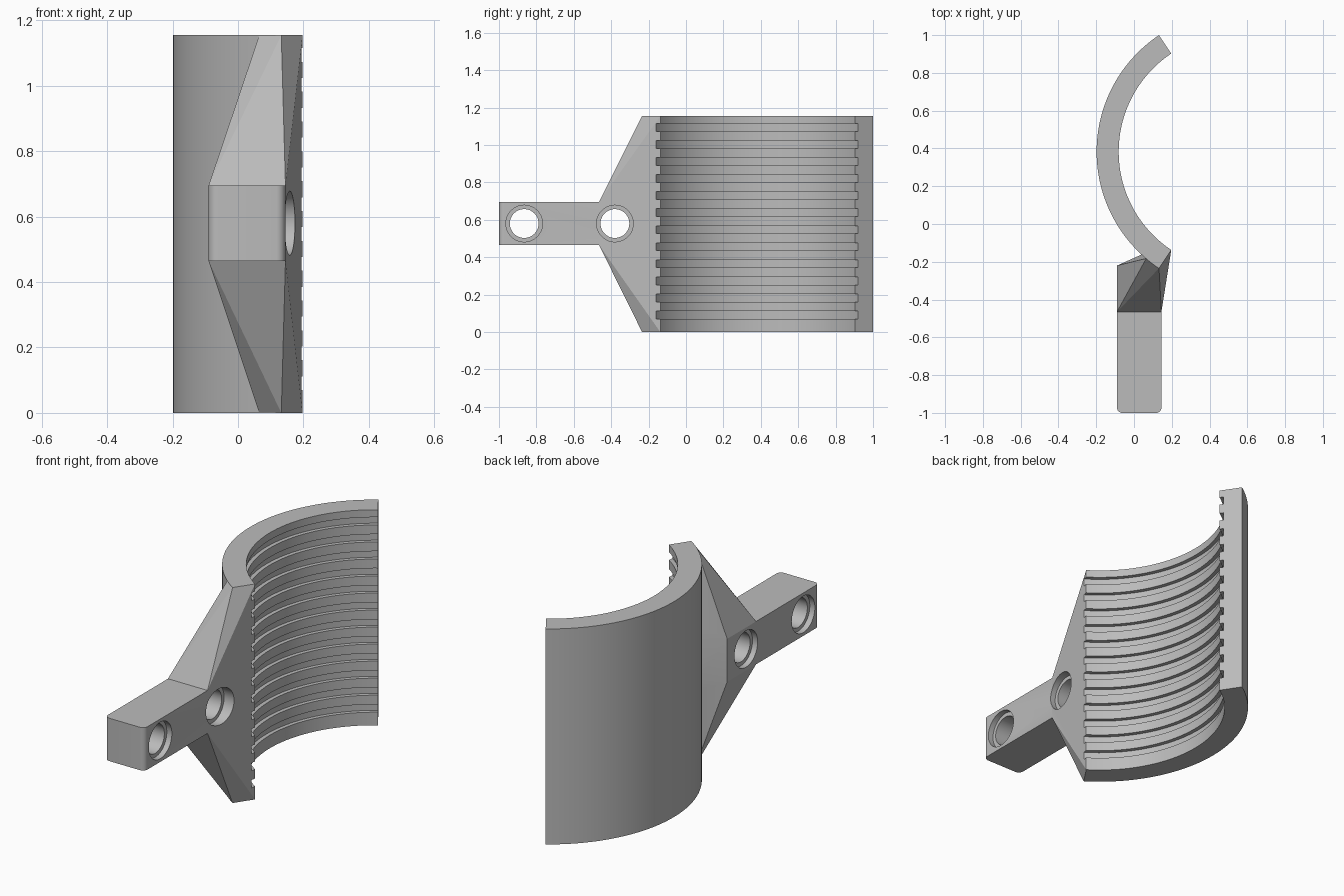
import bpy, bmesh
from math import sin, cos, pi, radians
from mathutils import Matrix, Vector

if "Cube" in bpy.data.objects:
    bpy.data.objects.remove(bpy.data.objects["Cube"], do_unlink=True)

CX, CY = 0.544, 0.3825            # axis of the curved shell
R_OUT, R_IN, R_GROOVE = 0.742, 0.625, 0.646
HALF = radians(56.3)
H = 1.155
X0, X1 = -0.09, 0.145             # arm sides
Z0, Z1 = 0.465, 0.695             # arm underside and top
ARM_Y = -0.465
HOLES = (-0.865, -0.38)
HOLE_Z = 0.58

grey = bpy.data.materials.new("plain grey")
grey.use_nodes = True
grey.diffuse_color = (0.5, 0.5, 0.5, 1)
grey.node_tree.nodes["Principled BSDF"].inputs["Base Color"].default_value = (0.5, 0.5, 0.5, 1)


def finish(bm, name):
    bmesh.ops.recalc_face_normals(bm, faces=bm.faces)
    mesh = bpy.data.meshes.new(name)
    bm.to_mesh(mesh)
    bm.free()
    mesh.materials.append(grey)
    ob = bpy.data.objects.new(name, mesh)
    bpy.context.collection.objects.link(ob)
    return ob


def prism(outline, z0, z1, name):
    bm = bmesh.new()
    face = bm.faces.new([bm.verts.new((x, y, z0)) for x, y in outline])
    top = bmesh.ops.extrude_face_region(bm, geom=[face])["geom"]
    bmesh.ops.translate(bm, vec=(0, 0, z1 - z0),
                        verts=[v for v in top if isinstance(v, bmesh.types.BMVert)])
    return finish(bm, name)


def cylinders(items, axis, name):
    """items: (centre, radius, length); axis is 'X' or 'Z'."""
    bm = bmesh.new()
    turn = Matrix.Rotation(pi / 2, 4, 'Y') if axis == 'X' else Matrix()
    for centre, radius, length in items:
        bmesh.ops.create_cone(bm, cap_ends=True, segments=192 if axis == 'Z' else 48,
                              radius1=radius, radius2=radius, depth=length,
                              matrix=Matrix.Translation(centre) @ turn)
    ob = finish(bm, name)
    ob.hide_render = True
    return ob


def combine(target, other, operation):
    mod = target.modifiers.new(operation, 'BOOLEAN')
    mod.operation, mod.solver, mod.object = operation, 'EXACT', other
    bpy.context.view_layer.objects.active = target
    bpy.ops.object.modifier_apply(modifier=mod.name)
    bpy.data.objects.remove(other, do_unlink=True)


def on_arc(radius, angle):
    return (CX - radius * cos(angle), CY + radius * sin(angle))


# Curved shell
N = 64
angles = [-HALF + 2 * HALF * i / N for i in range(N + 1)]
bracket = prism([on_arc(R_OUT, a) for a in angles] +
                [on_arc(R_IN, a) for a in reversed(angles)], 0, H, "clamp_bracket")

# Tapered gusset between arm and shell
corners = [(x, y, z) for z in (Z0, Z1)
           for x, y in ((X0, ARM_Y), (X1, ARM_Y), (X0, -0.22), (0.1, -0.135))]
shell_end = [on_arc(R_IN, -HALF), on_arc(R_OUT, -HALF), (0.065, -0.182)]
corners += [(x, y, z) for z in (0, H) for x, y in shell_end]
bm = bmesh.new()
for c in corners:
    bm.verts.new(c)
hull = bmesh.ops.convex_hull(bm, input=bm.verts)
bmesh.ops.delete(bm, geom=list({g for g in hull["geom_interior"] + hull["geom_unused"]
                                if isinstance(g, bmesh.types.BMVert)}), context='VERTS')
combine(bracket, finish(bm, "gusset"), 'UNION')

# Arm with rounded end corners
r = 0.028
steps = [pi / 2 * i / 8 for i in range(9)]
outline = [(X1, -0.4), (X0, -0.4)]
outline += [(X0 + r - r * cos(a), -1 + r - r * sin(a)) for a in steps]
outline += [(X1 - r + r * sin(a), -1 + r - r * cos(a)) for a in steps]
combine(bracket, prism(outline, Z0, Z1, "arm"), 'UNION')

# Grip grooves inside the shell
grooves = [(Vector((CX, CY, 0.091 + 0.0912 * i)), R_GROOVE, 0.042) for i in range(12)]
combine(bracket, cylinders(grooves, 'Z', "groove_cutter"), 'DIFFERENCE')

# Bolt holes with a counterbore on both sides
mid = (X0 + X1) / 2
bolts = [(Vector((mid, y, HOLE_Z)), 0.077, 1) for y in HOLES]
combine(bracket, cylinders(bolts, 'X', "bolt_cutter"), 'DIFFERENCE')
depth, reach = 0.03, 0.2
bores = [(Vector((x, y, HOLE_Z)), 0.098, reach) for y in HOLES
         for x in (X0 + depth - reach / 2, X1 - depth + reach / 2)]
combine(bracket, cylinders(bores, 'X', "counterbore_cutter"), 'DIFFERENCE')

bpy.ops.object.select_all(action='DESELECT')
bracket.select_set(True)
bpy.context.view_layer.objects.active = bracket
bpy.ops.object.shade_smooth_by_angle(angle=radians(12))
